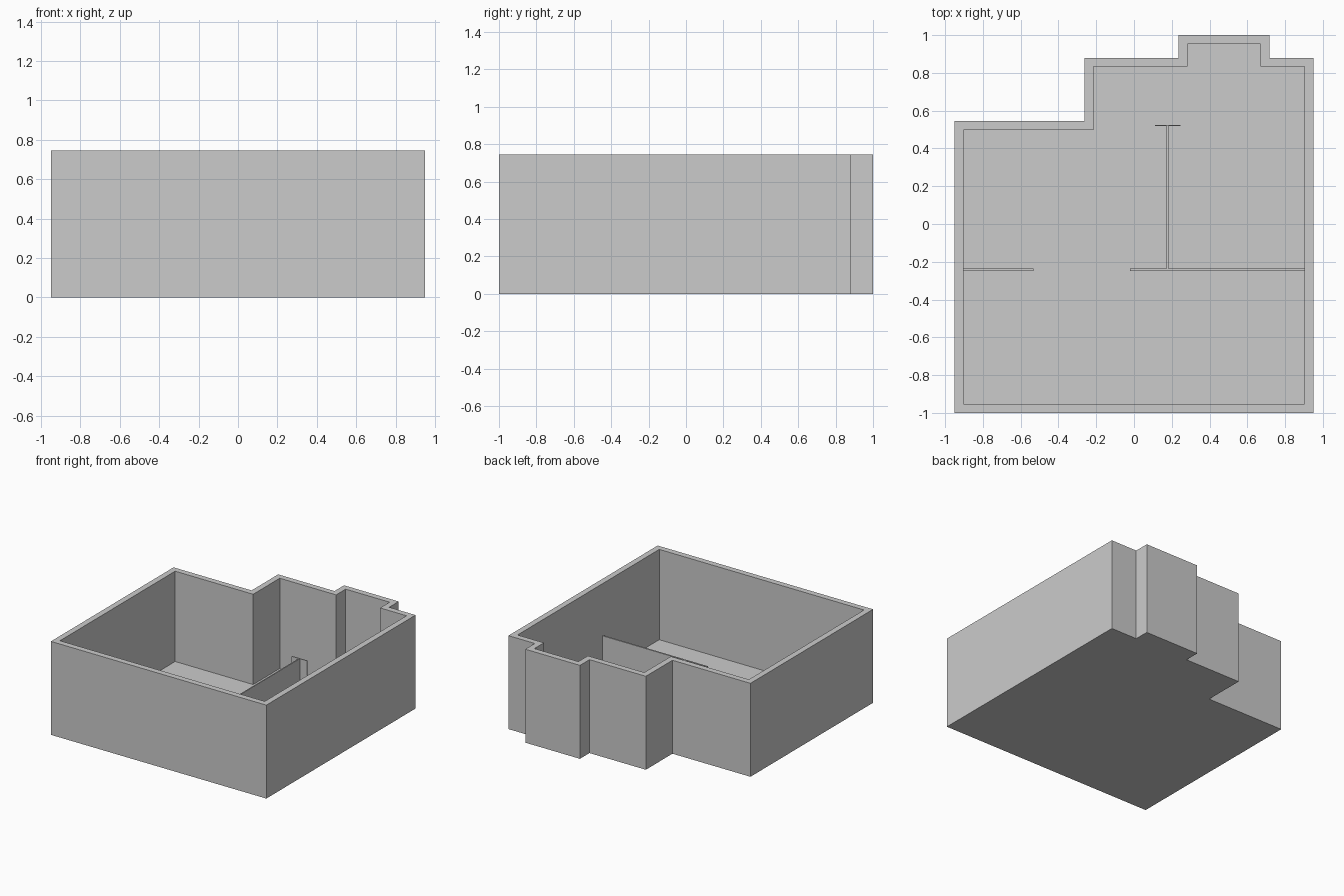
import bpy
import bmesh
from mathutils import Vector

HEIGHT = 0.745       # outer wall height
FLOOR = 0.025        # floor slab thickness
THICK = 0.047        # outer wall thickness
PARTITION_TOP = 0.33

cube = bpy.data.objects.get("Cube")
if cube:
    bpy.data.objects.remove(cube)

grey = bpy.data.materials.new("plain grey")
grey.use_nodes = True
grey.diffuse_color = (0.6, 0.6, 0.6, 1)
grey.node_tree.nodes["Principled BSDF"].inputs["Base Color"].default_value = grey.diffuse_color


def finish(name, bm):
    bmesh.ops.recalc_face_normals(bm, faces=bm.faces)
    mesh = bpy.data.meshes.new(name)
    bm.to_mesh(mesh)
    bm.free()
    mesh.materials.append(grey)
    obj = bpy.data.objects.new(name, mesh)
    bpy.context.collection.objects.link(obj)
    return obj


def inset_outline(points, dist):
    """Move a counter-clockwise right-angled outline inwards."""
    result = []
    for i, p in enumerate(points):
        a = (p - points[i - 1]).normalized()
        b = (points[(i + 1) % len(points)] - p).normalized()
        result.append(p + dist * (Vector((-a.y, a.x)) + Vector((-b.y, b.x))))
    return result


def room_shell(name, outer):
    """Open-topped tray: outer walls, rim, inner walls and floor."""
    inner = inset_outline(outer, THICK)
    bm = bmesh.new()
    rings = [[bm.verts.new((p.x, p.y, z)) for p in pts]
             for pts, z in ((outer, 0), (outer, HEIGHT), (inner, HEIGHT), (inner, FLOOR))]
    n = len(outer)
    for low, high in zip(rings, rings[1:]):
        for i in range(n):
            j = (i + 1) % n
            bm.faces.new((low[i], low[j], high[j], high[i]))
    bm.faces.new(rings[0][::-1])
    bm.faces.new(rings[-1])
    return finish(name, bm)


def partition(name, x0, x1, y0, y1):
    """Thin upright wall standing on the floor."""
    bm = bmesh.new()
    bmesh.ops.create_cube(bm, size=1)
    size = Vector((x1 - x0, y1 - y0, PARTITION_TOP - FLOOR))
    centre = Vector((x0 + x1, y0 + y1, PARTITION_TOP + FLOOR)) / 2
    for v in bm.verts:
        v.co = v.co * size + centre
    return finish(name, bm)


# Stepped floor plan with a bay at the back
plan = [(-0.95, -1), (0.95, -1), (0.95, 0.88), (0.717, 0.88), (0.717, 1),
        (0.235, 1), (0.235, 0.88), (-0.262, 0.88), (-0.262, 0.545), (-0.95, 0.545)]
room_shell("outer_walls_and_floor", [Vector(p) for p in plan])

# Inner partitions
inner_x = 0.95 - THICK
partition("right_cross_partition", -inner_x, -0.533, -0.248, -0.236)
partition("left_cross_partition", -0.02, inner_x, -0.248, -0.236)
partition("long_partition", 0.173, 0.182, -0.236, 0.518)
partition("partition_end_plate", 0.111, 0.246, 0.518, 0.525)
